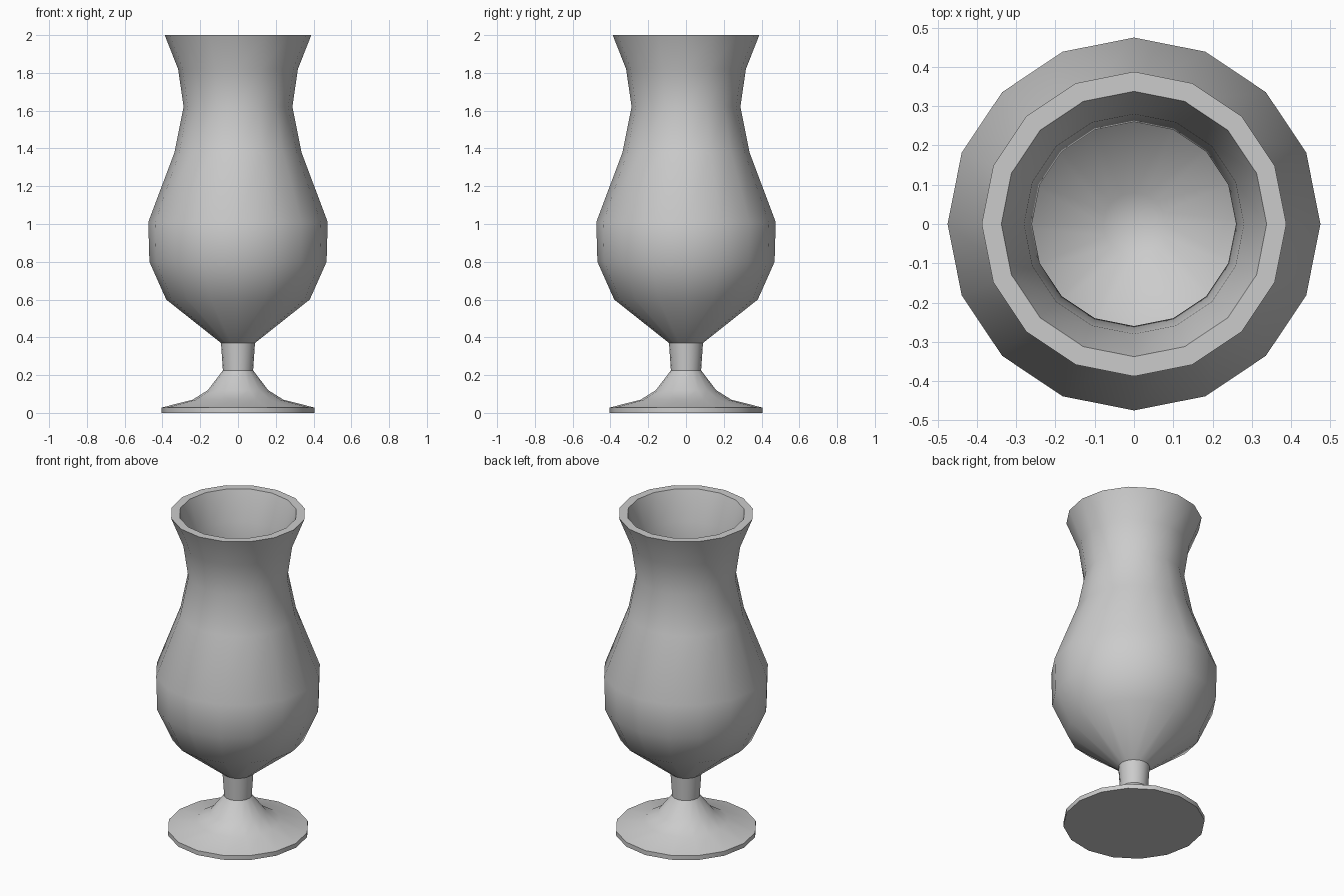
import bpy, bmesh, math

if "Cube" in bpy.data.objects:
    bpy.data.objects.remove(bpy.data.objects["Cube"])

SIDES = 16

# Profiles as (radius, height), walked from the base centre to the bowl floor
foot = [(0, 0), (0.405, 0), (0.405, 0.028), (0.24, 0.07), (0.16, 0.12), (0.08, 0.225)]
outer_bowl = [(0.09, 0.37), (0.38, 0.6), (0.469, 0.8), (0.475, 1.01), (0.336, 1.38),
              (0.288, 1.62), (0.317, 1.82), (0.388, 2.0)]
inner_bowl = [(0.338, 2.0), (0.28, 1.82), (0.26, 1.62), (0.303, 1.38), (0.44, 1.0),
              (0.435, 0.81), (0.35, 0.63), (0.08, 0.42), (0, 0.41)]


def lathe(name, profile):
    bm = bmesh.new()
    verts = [bm.verts.new((r, 0, z)) for r, z in profile]
    edges = [bm.edges.new(pair) for pair in zip(verts, verts[1:])]
    bmesh.ops.spin(bm, geom=verts + edges, cent=(0, 0, 0), axis=(0, 0, 1),
                   angle=math.tau, steps=SIDES)
    bmesh.ops.remove_doubles(bm, verts=bm.verts, dist=0.0005)
    bmesh.ops.recalc_face_normals(bm, faces=bm.faces)
    mesh = bpy.data.meshes.new(name)
    bm.to_mesh(mesh)
    bm.free()
    obj = bpy.data.objects.new(name, mesh)
    bpy.context.collection.objects.link(obj)
    return obj


# Stemmed glass, one closed wall with a hollow bowl
glass = lathe("stemmed_glass", foot + outer_bowl + inner_bowl)
bpy.context.view_layer.objects.active = glass
glass.select_set(True)
bpy.ops.object.shade_smooth_by_angle(angle=math.radians(35))
